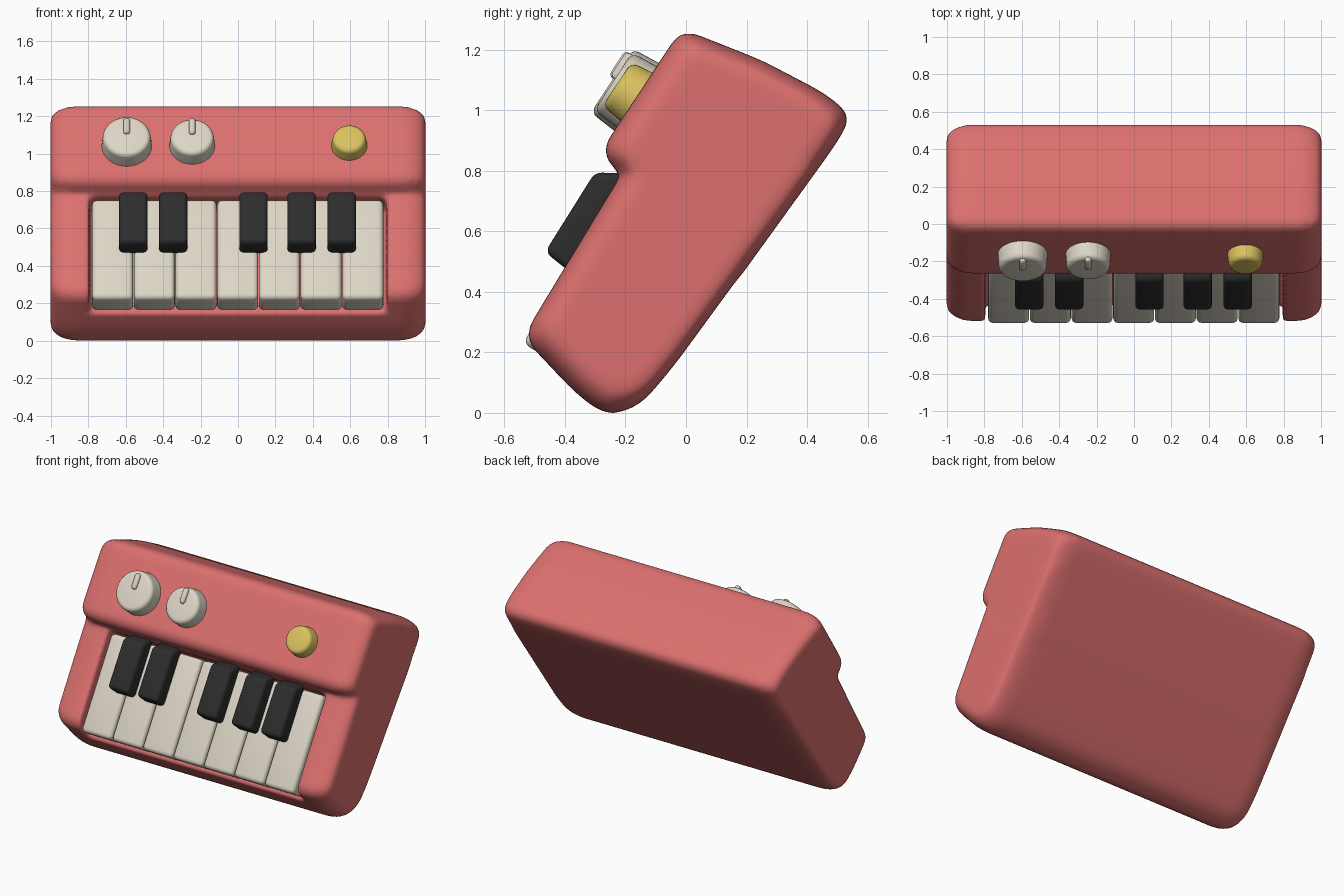
import bpy, bmesh, math
from mathutils import Vector, Matrix

cube = bpy.data.objects.get("Cube")
if cube:
    bpy.data.objects.remove(cube)


def material(name, rgb):
    m = bpy.data.materials.new(name)
    m.use_nodes = True
    m.diffuse_color = (*rgb, 1)
    m.node_tree.nodes["Principled BSDF"].inputs["Base Color"].default_value = (*rgb, 1)
    return m


RED = material("coral red", (0.71, 0.162, 0.158))
CREAM = material("warm cream", (0.72, 0.67, 0.57))
BLACK = material("soft black", (0.026, 0.026, 0.027))
YELLOW = material("mustard yellow", (0.70, 0.54, 0.115))


def frame(y, z, degrees):
    """Sloped frame: local y runs up the slope, local z points out of it."""
    return Matrix.Translation((0, y, z)) @ Matrix.Rotation(math.radians(degrees), 4, "X")


KEYBED = frame(-0.53, 0.26, 58.7)
PANEL = frame(-0.275, 0.86, 56.8)


def finish(bm, name, mat, smooth_angle=40):
    bmesh.ops.recalc_face_normals(bm, faces=bm.faces)
    mesh = bpy.data.meshes.new(name)
    bm.to_mesh(mesh)
    bm.free()
    mesh.materials.append(mat)
    obj = bpy.data.objects.new(name, mesh)
    bpy.context.collection.objects.link(obj)
    bpy.ops.object.select_all(action="DESELECT")
    obj.select_set(True)
    bpy.context.view_layer.objects.active = obj
    bpy.ops.object.shade_smooth_by_angle(angle=math.radians(smooth_angle))
    return obj


def rounded(points, radius, steps=4):
    """Replace each profile corner by a short curve."""
    out = []
    pts = [Vector(p) for p in points]
    for i, p in enumerate(pts):
        before, after = pts[i - 1] - p, pts[(i + 1) % len(pts)] - p
        a = p + before.normalized() * min(radius, before.length * 0.45)
        b = p + after.normalized() * min(radius, after.length * 0.45)
        for k in range(steps + 1):
            t = k / steps
            out.append(a * (1 - t) ** 2 + p * 2 * t * (1 - t) + b * t ** 2)
    return out


def pillow(bm, points, radius, half=1.003, rim=0.14, shrink=0.2, steps=6):
    """Sweep a side profile across x, drawing it in towards both ends."""
    profile = rounded(points, radius)
    centre = sum(profile, Vector((0, 0))) / len(profile)
    angles = [math.pi / 2 * k / steps for k in range(steps + 1)]
    sections = [(half - rim + rim * math.sin(t), 1 - shrink * (1 - math.cos(t)))
                for t in angles]
    sections = [(-x, s) for x, s in reversed(sections)] + sections
    rings = []
    for x, s in sections:
        ring = [centre + (p - centre) * s for p in profile]
        rings.append([bm.verts.new((x, p.x, p.y)) for p in ring])
    for a, b in zip(rings, rings[1:]):
        for i in range(len(a)):
            bm.faces.new((a[i - 1], a[i], b[i], b[i - 1]))
    bm.faces.new(rings[0])
    bm.faces.new(rings[-1])


def prism(name, points, x0, x1, mat, bevel=0.0):
    """Extrude a keybed profile (up slope, outward) from x0 to x1."""
    bm = bmesh.new()
    ends = [[bm.verts.new(KEYBED @ Vector((x, u, n))) for u, n in points]
            for x in (x0, x1)]
    bm.faces.new(ends[0])
    bm.faces.new(ends[1])
    for i in range(len(points)):
        bm.faces.new((ends[0][i - 1], ends[0][i], ends[1][i], ends[1][i - 1]))
    bmesh.ops.recalc_face_normals(bm, faces=bm.faces)
    if bevel:
        bmesh.ops.bevel(bm, geom=bm.edges[:], offset=bevel, segments=4,
                        profile=0.5, affect="EDGES", clamp_overlap=True)
    return finish(bm, name, mat)


# Case: sloping slab and overhanging head fused into one soft body
bm = bmesh.new()
pillow(bm, [(-0.54, 0.25), (-0.36, 0.06), (-0.26, -0.012), (-0.15, 0.025),
            (-0.04, 0.155), (0.49, 0.88), (0.3, 1.05), (-0.05, 1.06)], 0.06)
pillow(bm, [(-0.285, 0.86), (-0.015, 1.27), (0.25, 1.165), (0.46, 1.055),
            (0.55, 0.98), (0.49, 0.88), (0.15, 0.41), (0, 0.5), (-0.2, 0.77)], 0.055)
case = finish(bm, "case", RED)

recess = prism("key_recess_cutter",
               [(-0.05, 0.25), (-0.05, -0.14), (0.6, -0.14), (0.6, 0.25)],
               -0.795, 0.795, RED)
recess.hide_render = True
recess.hide_set(True)


def fuse(name):
    mod = case.modifiers.new(name, "REMESH")
    mod.mode = "VOXEL"
    mod.voxel_size = 0.016
    mod.use_smooth_shade = True


fuse("fuse shells")
cut = case.modifiers.new("key recess", "BOOLEAN")
cut.operation = "DIFFERENCE"
cut.solver = "EXACT"
cut.object = recess
fuse("even surface")
soften = case.modifiers.new("soften", "SMOOTH")
soften.factor = 0.5
soften.iterations = 6

# White keys
pitch = 0.223
for i in range(7):
    x = -0.782 + pitch * i
    prism(f"white_key_{i + 1}",
          [(-0.03, -0.15), (-0.03, -0.008), (0.59, -0.008), (0.59, -0.15)],
          x + 0.002, x + pitch - 0.002, CREAM, 0.026)

# Black keys
for i, x in enumerate((-0.56, -0.347, 0.083, 0.34, 0.555)):
    prism(f"black_key_{i + 1}",
          [(0.25, -0.03), (0.265, 0.086), (0.575, 0.082), (0.64, -0.03)],
          x - 0.076, x + 0.076, BLACK, 0.024)


# Panel controls
def knob(name, x, base, top, height, mat, pointer=True):
    sink = 0.04
    place = PANEL @ Matrix.Translation((x, 0.215, 0))
    bm = bmesh.new()
    bmesh.ops.create_cone(bm, cap_ends=True, segments=40, radius1=base, radius2=top,
                          depth=height + sink,
                          matrix=Matrix.Translation((0, 0, (height - sink) / 2)))
    rim = [e for e in bm.edges if all(v.co.z > height - 0.001 for v in e.verts)]
    bmesh.ops.bevel(bm, geom=rim, offset=0.024, segments=4, profile=0.5, affect="EDGES")
    bm.transform(place)
    finish(bm, name, mat)
    if pointer:
        bm = bmesh.new()
        bmesh.ops.create_cube(bm, size=1, matrix=Matrix.Diagonal((0.036, 0.1, 0.05, 1)))
        bmesh.ops.bevel(bm, geom=bm.edges[:], offset=0.016, segments=3,
                        profile=0.5, affect="EDGES")
        bm.transform(place @ Matrix.Translation((0, 0.058, height - 0.007)))
        finish(bm, name + "_pointer", mat)


knob("large_knob", -0.595, 0.138, 0.126, 0.105, CREAM)
knob("small_knob", -0.245, 0.125, 0.114, 0.1, CREAM)
knob("yellow_button", 0.595, 0.102, 0.086, 0.085, YELLOW, pointer=False)
